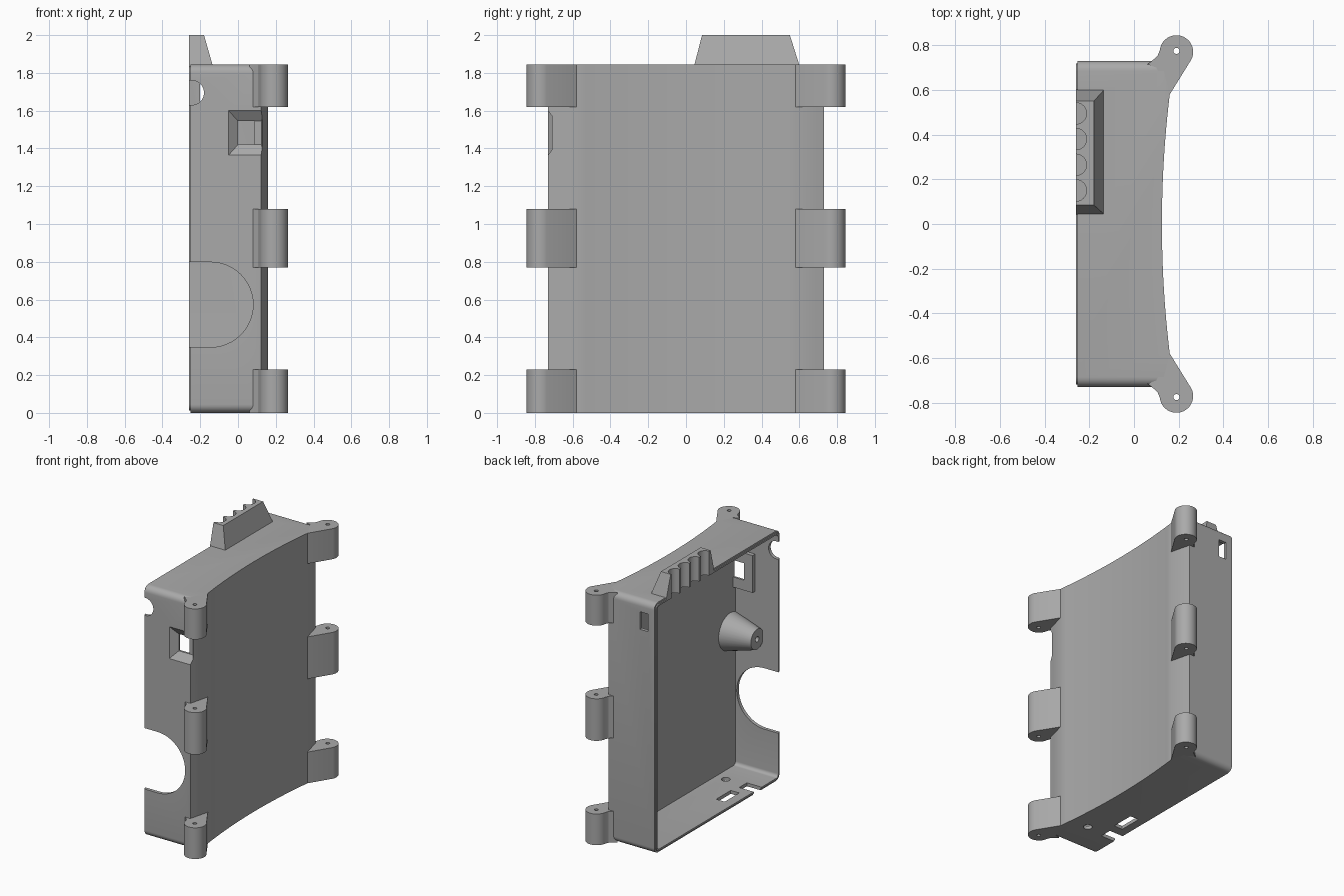
import bpy, bmesh
from math import sin, cos, pi, radians

if "Cube" in bpy.data.objects:
    bpy.data.objects.remove(bpy.data.objects["Cube"])

grey = bpy.data.materials.new("matte grey")
grey.use_nodes = True
GREY = (0.40, 0.40, 0.40, 1)
grey.diffuse_color = GREY
grey.node_tree.nodes["Principled BSDF"].inputs["Base Color"].default_value = GREY

H, W, OPEN = 1.845, 0.73, -0.26


def loft(name, ring_a, ring_b):
    """Closed solid between two matching rings of points."""
    bm = bmesh.new()
    a = [bm.verts.new(p) for p in ring_a]
    b = [bm.verts.new(p) for p in ring_b]
    bm.faces.new(a)
    bm.faces.new(b[::-1])
    for i in range(len(a)):
        j = (i + 1) % len(a)
        bm.faces.new((a[j], a[i], b[i], b[j]))
    bmesh.ops.recalc_face_normals(bm, faces=bm.faces)
    me = bpy.data.meshes.new(name)
    bm.to_mesh(me)
    bm.free()
    me.materials.append(grey)
    ob = bpy.data.objects.new(name, me)
    bpy.context.collection.objects.link(ob)
    return ob


def place(p, axis, w):
    u, v = p
    return {"x": (w, u, v), "y": (u, w, v), "z": (u, v, w)}[axis]


def prism(name, pts, axis, lo, hi, pts_hi=None):
    return loft(name, [place(p, axis, lo) for p in pts],
                [place(p, axis, hi) for p in (pts_hi or pts)])


def rect(u0, u1, v0, v1):
    return [(u0, v0), (u1, v0), (u1, v1), (u0, v1)]


def arc(u, v, r, a0, a1, n):
    steps = [radians(a0 + (a1 - a0) * i / n) for i in range(n + 1)]
    return [(u + r * cos(t), v + r * sin(t)) for t in steps]


def circle(u, v, r, n=24):
    return arc(u, v, r, 0, 360, n)[:-1]


def rounded(u0, u1, v0, v1, r):
    corners = [(u1 - r, v1 - r), (u0 + r, v1 - r), (u0 + r, v0 + r), (u1 - r, v0 + r)]
    return [p for k, c in enumerate(corners) for p in arc(*c, r, 90 * k, 90 * k + 90, 6)]


def boolean(ob, tool, op="DIFFERENCE"):
    m = ob.modifiers.new("cut", "BOOLEAN")
    m.operation, m.solver, m.object = op, "EXACT", tool
    bpy.context.view_layer.objects.active = ob
    bpy.ops.object.modifier_apply(modifier=m.name)
    bpy.data.objects.remove(tool)


def finish(ob):
    bpy.ops.object.select_all(action="DESELECT")
    ob.select_set(True)
    bpy.context.view_layer.objects.active = ob
    bpy.ops.object.shade_smooth_by_angle(angle=radians(25))


# Shell: rounded block trimmed by the hollow curved back profile
shell = prism("shell", rounded(-W, W, 0, H, 0.045), "x", OPEN + 0.008, 0.3)
curve = [(0.125 + 0.035 * (abs(y) / 0.58) ** 2, y)
         for y in [0.58 * (1 - i / 12) for i in range(25)]]
outline = [(OPEN - 0.1, -0.8), (0.1, -0.8), (0.122, -W)] + curve[::-1] + \
          [(0.122, W), (0.1, 0.8), (OPEN - 0.1, 0.8)]
boolean(shell, prism("trim", outline, "z", -0.1, 2), "INTERSECT")
lip = prism("lip", rounded(-W + 0.012, W - 0.012, 0.012, H - 0.012, 0.035), "x", OPEN, -0.2)
boolean(shell, lip, "UNION")
cavity = rounded(-W + 0.025, W - 0.025, 0.025, H - 0.025, 0.025)
boolean(shell, prism("cavity", cavity, "x", -0.4, 0.09))

# Window frame inside the front wall
frame = prism("frame", rect(-0.07, 0.1, 1.345, 1.62), "y", -0.715, -0.675)
boolean(shell, frame, "UNION")

# Grip wedge on the top edge
wedge = prism("wedge", rect(OPEN, -0.13, 0.04, 0.605), "z", H - 0.02, 2,
              rect(OPEN, -0.18, 0.085, 0.55))
boolean(shell, wedge, "UNION")
for y in (0.15, 0.265, 0.38, 0.495):
    boolean(shell, prism("groove", circle(OPEN, y, 0.048), "z", 1.7, 2.1))

# Openings in the front wall: cable cut-out, small notch, tapered window
for x, z, r in ((-0.145, 0.573, 0.225), (-0.245, 1.695, 0.065)):
    slot = [(-0.4, z - r)] + arc(x, z, r, -90, 90, 24) + [(-0.4, z + r)]
    boolean(shell, prism("slot", slot, "y", -0.8, -0.6))
boolean(shell, prism("funnel", rect(-0.062, 0.131, 1.351, 1.614), "y", -0.74, -0.69,
                     rect(0, 0.125, 1.42, 1.545)))
boolean(shell, prism("window", rect(0, 0.088, 1.42, 1.545), "y", -0.7, -0.6))

# Openings in the back wall and the bottom
boolean(shell, prism("back_slot", rect(-0.2, -0.135, 1.63, 1.76), "y", 0.6, 0.8))
for pts in (circle(0.008, -0.476, 0.03), rect(-0.19, -0.12, -0.35, -0.18),
            rect(-0.4, -0.14, -0.51, -0.42)):
    boolean(shell, prism("bottom_hole", pts, "z", -0.1, 0.1))
finish(shell)

# Screw boss standing on the inner face, merged with the front wall
by, bz = -0.645, 1.03
boss = prism("screw_boss", circle(by, bz, 0.14, 32), "x", 0.1, -0.13, circle(by, bz, 0.075, 32))
boolean(boss, prism("hole", circle(by, bz, 0.02), "x", -0.2, 0.0))
boolean(boss, prism("limit", rect(-0.715, 0, 0, 2), "x", -0.5, 0.5), "INTERSECT")
finish(boss)

# Hinge lugs at three heights on both sides
lug = [(0.16, 0.58)] + arc(0.19, 0.77, 0.075, -25, 175, 18) + \
      [(0.105, 0.752), (0.08, 0.73), (0.06, 0.715), (0.1, 0.7)]
for side, label in ((1, "back"), (-1, "front")):
    for level, (z0, z1) in {"lower": (0, 0.23), "middle": (0.77, 1.08),
                            "upper": (1.62, H)}.items():
        pts = [(x, y * side) for x, y in lug]
        ob = prism(f"{label}_{level}_lug", pts, "z", z0, z1)
        boolean(ob, prism("pin_hole", circle(0.19, 0.775 * side, 0.014, 12), "z", -0.1, 2))
        finish(ob)
